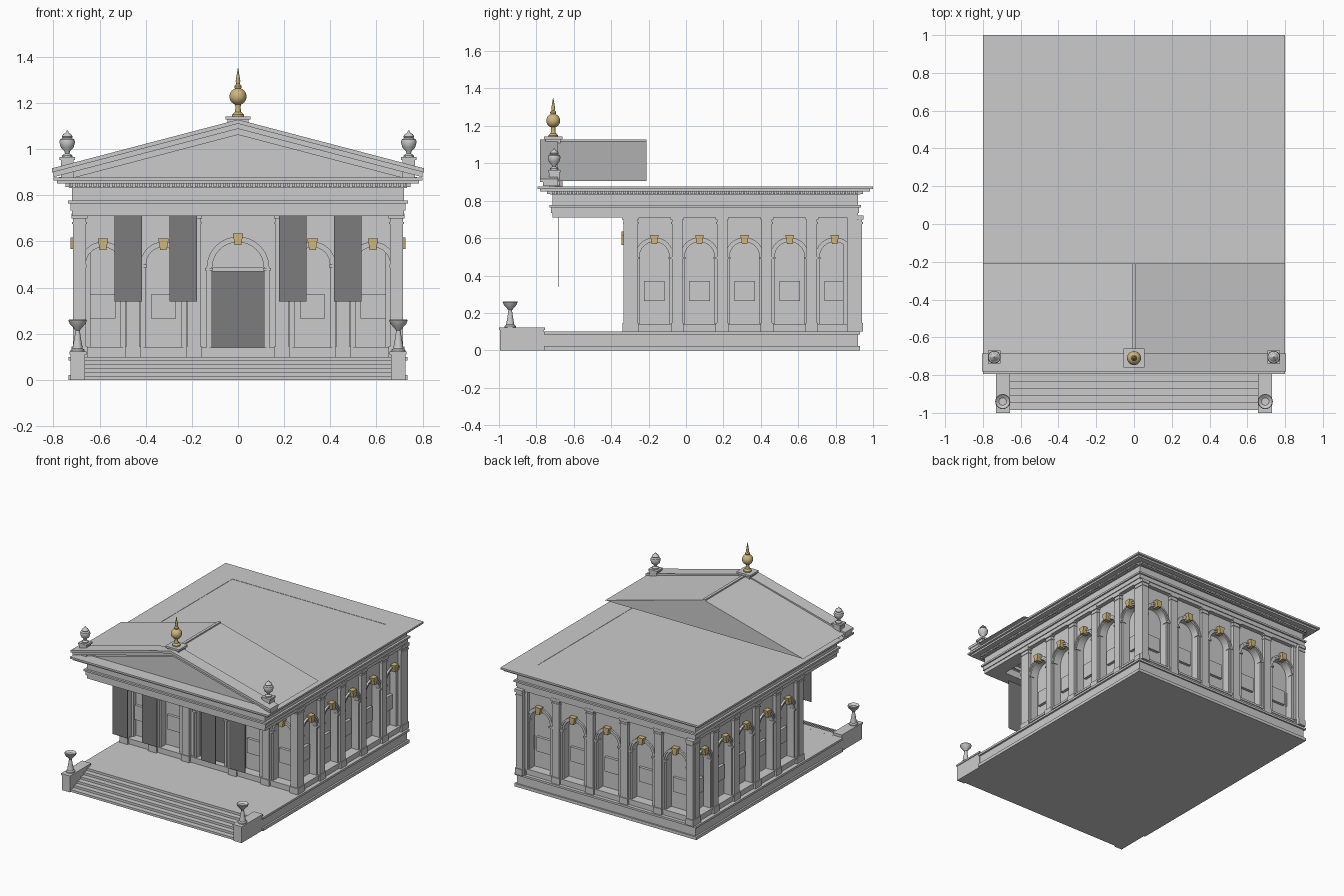
import bpy, bmesh
from math import pi, cos, sin, radians
from mathutils import Matrix, Vector

if "Cube" in bpy.data.objects:
    bpy.data.objects.remove(bpy.data.objects["Cube"])

parts = {}
I = Matrix.Identity(4)


def bm_of(name):
    return parts.setdefault(name, bmesh.new())


def box(name, x0, x1, y0, y1, z0, z1, M=I):
    m = (M @ Matrix.Translation(((x0 + x1) / 2, (y0 + y1) / 2, (z0 + z1) / 2))
         @ Matrix.Diagonal((abs(x1 - x0), abs(y1 - y0), abs(z1 - z0), 1)))
    bmesh.ops.create_cube(bm_of(name), size=1, matrix=m)


def prism(name, pts, y0, y1, M=I):
    """Extrude an x-z outline from y0 to y1."""
    bm = bm_of(name)
    a = [bm.verts.new(M @ Vector((x, y0, z))) for x, z in pts]
    b = [bm.verts.new(M @ Vector((x, y1, z))) for x, z in pts]
    faces = [bm.faces.new(a), bm.faces.new(b[::-1])]
    for i in range(len(pts)):
        j = (i + 1) % len(pts)
        faces.append(bm.faces.new((a[j], a[i], b[i], b[j])))
    bmesh.ops.recalc_face_normals(bm, faces=faces)


def lathe(name, prof, cx, cy, n=24):
    bm = bm_of(name)
    rings = [[bm.verts.new((cx + r * cos(2 * pi * i / n), cy + r * sin(2 * pi * i / n), z))
              for i in range(n)] for r, z in prof]
    for p, q in zip(rings, rings[1:]):
        for i in range(n):
            j = (i + 1) % n
            bm.faces.new((p[i], p[j], q[j], q[i]))
    bm.faces.new(rings[0][::-1])
    bm.faces.new(rings[-1])


def arc(r, spring, z0, n=16):
    return [(-r, z0)] + [(-r * cos(pi * i / n), spring + r * sin(pi * i / n))
                         for i in range(n + 1)] + [(r, z0)]


def ring(name, o, z0, z1, t=.1):
    """Rectangular frame following the entablature, offset outward by o."""
    x, y0, y1 = .72 + o, -.715 - o, .92 + o
    box(name, -x, x, y0, y0 + t, z0, z1)
    box(name, -x, x, y1 - t, y1, z0, z1)
    for s in (-1, 1):
        box(name, s * x, s * (x - t), y0 + t, y1 - t, z0, z1)


# One arched bay; local -y faces outward, wall face at y = 0
def bay(M, w, r, spring, door=False):
    z0 = .14
    prism("arcade_wall", arc(r, spring, z0) + [(w / 2, z0), (w / 2, .72), (-w / 2, .72), (-w / 2, z0)],
          0, .05, M)
    for r0, r1, d in ((r, r + .012, .008), (r + .012, r + .024, .014)):
        prism("arch_moulding", arc(r0, spring, z0) + arc(r1, spring, z0)[::-1], -d, .01, M)
    for s in (-1, 1):
        box("impost", s * (r - .004), s * (r + .03), -.018, .02, spring - .012, spring, M)
    t = spring + r
    prism("keystone", [(-.014, t - .012), (.014, t - .012), (.023, t + .038), (-.023, t + .038)],
          -.035, .01, M)
    if door:
        box("door", -r, -.002, .03, .06, .13, spring - .01, M)
        box("door", .002, r, .03, .06, .13, spring - .01, M)
        box("door_transom", -r, r, .02, .06, spring - .015, spring + .005, M)
    else:
        box("window_sill", -r - .028, r + .028, -.02, .05, .127, .142, M)
        box("window_panel", -.055, .055, .03, .06, .265, .37, M)


def pilaster(M, x, w=.028):
    box("pilaster", x - w, x + w, -.024, .03, .1, .71, M)
    box("pilaster_base", x - w - .006, x + w + .006, -.03, .03, .1, .145, M)
    box("pilaster_capital", x - w - .004, x + w + .004, -.028, .03, .675, .685, M)
    box("pilaster_capital", x - w - .007, x + w + .007, -.032, .03, .7, .722, M)


# Podium and steps
box("podium", -.735, .735, -.76, .93, 0, .022)
box("podium", -.722, .722, -.76, .92, .022, .085)
box("podium", -.735, .735, -.76, .93, .085, .1)
box("wall_plinth", -.705, .705, -.325, .905, .1, .14)
for i in range(6):
    box("steps", -.665, .665, -.985 + i * .038, -.75, i * .0167, (i + 1) * .0167)
for s in (-1, 1):
    a, b = sorted((s * .662, s * .725))
    box("step_cheek", a, b, -.995, -.76, 0, .11)
    box("step_cheek", a - .005, b + .005, -1, -.755, .11, .122)
    lathe("fire_bowl", [(.03, .12), (.03, .13), (.022, .137), (.012, .195), (.01, .215), (.018, .225),
                        (.034, .243), (.04, .257), (.037, .262), (.02, .25)], s * .695, -.94)

# Walls: core plus arched bays on all four sides
box("wall_core", -.64, .64, -.26, .84, .1, .8)
front = Matrix.Translation((0, -.31, 0))
for s in (-1, 1):
    for c, w in ((.585, .25), (.323, .276)):
        bay(front @ Matrix.Translation((s * c, 0, 0)), w, .075, .5)
    for x in (.687, .455, .19):
        pilaster(front, s * x)
bay(front, .38, .112, .485, True)
back = Matrix.Translation((0, .89, 0)) @ Matrix.Rotation(pi, 4, 'Z')
for i in range(5):
    bay(back @ Matrix.Translation(((i - 2) * .276, 0, 0)), .276, .082, .5)
for i in range(6):
    pilaster(back, (i - 2.5) * .275)
for s in (-1, 1):
    side = Matrix.Translation((s * .69, .313, 0)) @ Matrix.Rotation(s * pi / 2, 4, 'Z')
    for i in range(5):
        bay(side @ Matrix.Translation(((i - 2) * .241, 0, 0)), .241, .08, .5)
    for i in range(6):
        pilaster(side, (i - 2.5) * .24)

# Entablature, dentils and flat roof
for o, z0, z1 in ((0, .71, .735), (.006, .735, .765), (.016, .765, .778), (0, .778, .832),
                  (.012, .832, .852)):
    ring("entablature", o, z0, z1)
ring("cornice", .065, .85, .863, .17)
ring("cornice", .08, .863, .876, .18)
box("flat_roof", -.72, .72, -.7, .92, .855, .874)
for i in range(73):
    x = -.72 + i * .02
    box("dentils", x - .006, x + .006, -.742, -.72, .836, .85)
    box("dentils", x - .006, x + .006, .925, .947, .836, .85)
for i in range(82):
    for s in (-1, 1):
        y = -.71 + i * .02
        box("dentils", s * .725, s * .747, y - .006, y + .006, .836, .85)

# Portico ceiling and hanging panels
box("portico_ceiling", -.65, .65, -.65, -.25, .8, .82)
for x in (-.455, -.19, .19, .455):
    box("ceiling_beam", x - .025, x + .025, -.64, -.27, .74, .81)
for x in (-.475, -.237, .237, .475):
    box("hanging_panel", x - .06, x + .06, -.681, -.679, .34, .72)


# Pediment and gable roof
def chevron(name, a, t, w, y0, y1):
    k = .262 * w
    prism(name, [(-w, a - k), (0, a), (w, a - k), (w, a - k - t), (0, a - t), (-w, a - k - t)], y0, y1)


chevron("raking_cornice", 1.128, .018, .805, -.78, -.685)
chevron("raking_cornice", 1.11, .022, .8, -.765, -.685)
chevron("raking_moulding", 1.088, .026, .72, -.72, -.685)
prism("tympanum", [(-.79, .874), (.79, .874), (0, 1.09)], -.7, -.66)
prism("gable_roof", [(-.8, .905), (.8, .905), (0, 1.12)], -.685, -.21)
box("ridge_cap", -.01, .01, -.69, -.21, 1.11, 1.127)

# Roof ornaments
box("finial_block", -.045, .045, -.75, -.67, 1.09, 1.128)
box("finial_block", -.055, .055, -.76, -.66, 1.128, 1.142)
ball = [(.037 * cos(radians(a)), 1.228 + .037 * sin(radians(a))) for a in range(-70, 71, 14)]
lathe("gold_finial", [(.026, 1.142), (.026, 1.15), (.014, 1.16), (.011, 1.18)] + ball
      + [(.016, 1.268), (.016, 1.274), (.008, 1.282), (.01, 1.295), (.001, 1.35)], 0, -.71)
for s in (-1, 1):
    c = s * .74
    box("urn_pedestal", c - .028, c + .028, -.733, -.677, .87, .952)
    box("urn_pedestal", c - .034, c + .034, -.739, -.671, .952, .965)
    lathe("corner_urn", [(.022, .965), (.022, .973), (.01, .982), (.012, .99), (.028, 1.008), (.034, 1.03),
                         (.031, 1.042), (.02, 1.048), (.024, 1.054), (.018, 1.064), (.008, 1.07),
                         (.002, 1.08)], c, -.705)

# Turn every collected part into an object
gold = bpy.data.materials.new("gold")
gold.diffuse_color = (.62, .47, .2, 1)
gold.use_nodes = True
gold.node_tree.nodes["Principled BSDF"].inputs["Base Color"].default_value = gold.diffuse_color
dark = bpy.data.materials.new("dark_grey")
dark.diffuse_color = (.2, .2, .2, 1)
dark.use_nodes = True
dark.node_tree.nodes["Principled BSDF"].inputs["Base Color"].default_value = dark.diffuse_color
for name, bm in parts.items():
    me = bpy.data.meshes.new(name)
    bm.to_mesh(me)
    bm.free()
    ob = bpy.data.objects.new(name, me)
    bpy.context.collection.objects.link(ob)
    if name in ("keystone", "gold_finial"):
        me.materials.append(gold)
    if name in ("door", "hanging_panel"):
        me.materials.append(dark)
    if name in ("gold_finial", "corner_urn", "fire_bowl", "arch_moulding", "arcade_wall"):
        me.polygons.foreach_set("use_smooth", [True] * len(me.polygons))
        me.set_sharp_from_angle(angle=radians(35))
